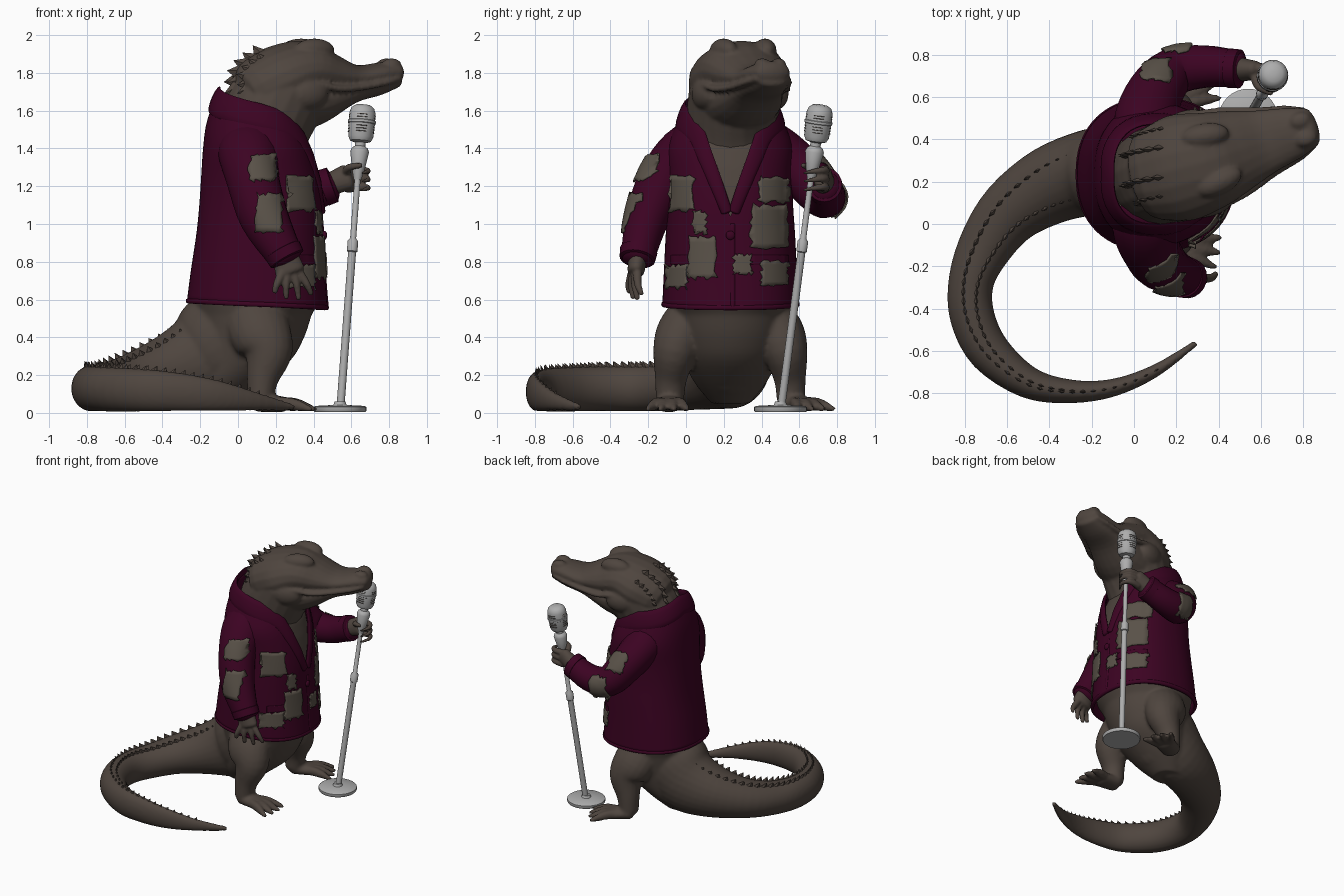
import bpy, bmesh, math, random
from mathutils import Vector, Matrix

random.seed(4)
if "Cube" in bpy.data.objects:
    bpy.data.objects.remove(bpy.data.objects["Cube"])
X, Y, Z = Vector((1, 0, 0)), Vector((0, 1, 0)), Vector((0, 0, 1))
MID = 0.235  # sideways position of the body's symmetry plane


def material(name, red, green, blue):
    mat = bpy.data.materials.new(name)
    mat.use_nodes = True
    mat.diffuse_color = (red, green, blue, 1)
    mat.node_tree.nodes["Principled BSDF"].inputs["Base Color"].default_value = (red, green, blue, 1)
    return mat


skin = material("brown hide", 0.078, 0.06, 0.049)
cloth = material("maroon cloth", 0.045, 0.001, 0.016)
rag = material("faded patch", 0.1, 0.083, 0.065)
metal = material("pale metal", 0.42, 0.42, 0.42)
dark = material("dark slot", 0.06, 0.045, 0.035)


def finish(name, bm, mat):
    bmesh.ops.recalc_face_normals(bm, faces=bm.faces)
    mesh = bpy.data.meshes.new(name)
    bm.to_mesh(mesh)
    bm.free()
    mesh.materials.append(mat)
    obj = bpy.data.objects.new(name, mesh)
    bpy.context.collection.objects.link(obj)
    return obj


def loft(name, rows, mat, closed=True, cap=True):
    bm = bmesh.new()
    grid = [[bm.verts.new(p) for p in row] for row in rows]
    count = len(rows[0])
    for low, high in zip(grid, grid[1:]):
        for i in range(count if closed else count - 1):
            j = (i + 1) % count
            bm.faces.new((low[i], low[j], high[j], high[i]))
    if cap:
        bm.faces.new(grid[0])
        bm.faces.new(grid[-1])
    return finish(name, bm, mat)


def spline(keys, steps=4):
    """Smooth curve through tuples of any length."""
    out = []
    for i in range(len(keys) - 1):
        a, b, c, d = keys[max(i - 1, 0)], keys[i], keys[i + 1], keys[min(i + 2, len(keys) - 1)]
        for k in range(steps):
            t = k / steps
            out.append([0.5 * (2 * q + (r - p) * t + (2 * p - 5 * q + 4 * r - s) * t * t
                               + (3 * q - p - 3 * r + s) * t ** 3) for p, q, r, s in zip(a, b, c, d)])
    return out + [list(keys[-1])]


def tube(name, keys, mat=skin, up=Z, seg=20, steps=4, ends=0.6):
    """Sweep an ellipse along keys of (x, y, z, half width, half height)."""
    pts = spline(keys, steps)
    pos = [Vector(p[:3]) for p in pts]
    rows = []
    last = len(pts) - 1
    for i, p in enumerate(pts):
        tangent = (pos[min(i + 1, last)] - pos[max(i - 1, 0)]).normalized()
        side = tangent.cross(up(pos[i]) if callable(up) else up).normalized()
        rise = side.cross(tangent)
        caps = [(0, 1)]
        bulge = [(math.sin(a) * min(p[3:5]) * ends, math.cos(a)) for a in (1.4, 1.0, 0.5)]
        if i == 0:
            caps = [(-d, s) for d, s in bulge] + caps
        if i == last:
            caps = caps + bulge[::-1]
        for shift, scale in caps:
            rows.append([pos[i] + tangent * shift + (side * p[3] * math.cos(a) + rise * p[4] * math.sin(a)) * scale
                         for a in (math.tau * k / seg for k in range(seg))])
    return loft(name, rows, mat)


def ball(name, centre, size, mat=skin, turn=0):
    bm = bmesh.new()
    matrix = Matrix.Translation(centre) @ Matrix.Rotation(turn, 4, "Z") @ Matrix.Diagonal((*size, 1))
    bmesh.ops.create_uvsphere(bm, u_segments=20, v_segments=12, radius=1, matrix=matrix)
    return finish(name, bm, mat)


def fuse(name, parts, voxel, rounds=4):
    """Merge overlapping pieces into one smooth skin."""
    bm = bmesh.new()
    for part in parts:
        bm.from_mesh(part.data)
        bpy.data.objects.remove(part)
    obj = finish(name, bm, skin)
    mod = obj.modifiers.new("Remesh", "REMESH")
    mod.mode, mod.voxel_size, mod.use_smooth_shade = "VOXEL", voxel, True
    mod = obj.modifiers.new("Smooth", "SMOOTH")
    mod.factor, mod.iterations = 0.5, rounds
    return obj


def scutes(name, spikes):
    """Back-swept blades from (base point, forward, up, size)."""
    bm = bmesh.new()
    for base, forward, up, size in spikes:
        side = forward.cross(up).normalized() * size * 0.35
        ring = [bm.verts.new(base - up * 0.015 + v) for v in (forward * size, side, -forward * size * 0.8, -side)]
        tip = bm.verts.new(base + up * size * 0.75 - forward * size * 0.7)
        for i in range(4):
            bm.faces.new((ring[i], ring[(i + 1) % 4], tip))
    return finish(name, bm, skin)


# Coat outline by height: z, centre x, half depth, half width
outline = spline([(0.54, 0.1, 0.377, 0.362), (0.75, 0.105, 0.355, 0.352), (0.95, 0.115, 0.335, 0.342),
                  (1.1, 0.12, 0.325, 0.332), (1.25, 0.115, 0.31, 0.33), (1.4, 0.1, 0.285, 0.335),
                  (1.52, 0.08, 0.25, 0.29), (1.62, 0.06, 0.2, 0.24), (1.7, 0.05, 0.16, 0.2)], 6)


def lookup(table, value):
    for a, b in zip(table, table[1:]):
        if value <= b[0]:
            t = (value - a[0]) / (b[0] - a[0])
            return [p + (q - p) * t for p, q in zip(a, b)]
    return table[-1]


def squarish(value):
    return math.copysign(abs(value) ** 0.87, value)


def surface(angle, z, scale=1.0):
    _, cx, depth, width = lookup(outline, z)
    return Vector((cx + depth * scale * squarish(math.cos(angle)), MID + width * scale * squarish(math.sin(angle)), z))


# Neckline height by angle from the front
neckline = spline([(0, 1.04), (0.3, 1.33), (0.62, 1.5), (1.6, 1.6), (math.pi, 1.68)], 5)


def edge(angle, drop=0.0):
    return surface(angle, lookup(neckline, abs(angle))[1] - drop)


def hem_height(angle):
    return 0.563 - 0.018 * math.cos(angle)


# Coat, collar with lapels, front seam, button
angles = [math.pi * (k / 36 - 1) for k in range(72)]
levels = [k / 26 for k in range(27)]
coat = loft("coat", [[surface(a, hem_height(a) * (1 - v) + edge(a).z * v) for a in angles] for v in levels], cloth, cap=False)
solid = coat.modifiers.new("Thickness", "SOLIDIFY")
solid.thickness, solid.offset = 0.02, -1
collar_path = [(*edge(0.04 + (math.tau - 0.08) * k / 40 - (math.tau if k > 20 else 0), 0.015),
                0.03 + 0.04 * min(1, k / 6, (40 - k) / 6), 0.016) for k in range(41)]
tube("collar", collar_path, cloth, up=lambda p: Vector((p.x - 0.08, p.y - MID, 0.09)), steps=1, seg=12)
tube("front_seam", [(*surface(0.02, z), 0.012, 0.005) for z in (0.56, 0.7, 0.85, 1.0)], cloth, up=X, seg=8)
ball("button", surface(0, 0.94) + X * 0.008, (0.013, 0.024, 0.024), cloth)
tube("hem", [(*surface(a, hem_height(a) + 0.012), 0.012, 0.006) for a in angles + [math.pi]], cloth,
     up=lambda p: Vector((p.x - 0.1, p.y - MID, 0)), steps=1, seg=8)

# Sleeves and cuffs
right_arm = [(0.05, 0.09, 1.44, 0.13, 0.14), (0.055, -0.01, 1.375, 0.14, 0.16), (0.08, -0.12, 1.23, 0.135, 0.14),
             (0.14, -0.205, 1.03, 0.115, 0.13), (0.25, -0.255, 0.83, 0.09, 0.095)]
left_arm = [(0.05, 0.38, 1.44, 0.13, 0.14), (0.055, 0.48, 1.375, 0.155, 0.14), (0.1, 0.62, 1.265, 0.135, 0.13),
            (0.19, 0.72, 1.15, 0.115, 0.115), (0.34, 0.745, 1.15, 0.1, 0.1), (0.48, 0.735, 1.2, 0.088, 0.092)]
right_sleeve = tube("right_sleeve", right_arm, cloth, up=X)
left_sleeve = tube("left_sleeve", left_arm, cloth, up=Vector((0.5, 0, 1)))
tube("right_cuff", [(0.235, -0.25, 0.86, 0.1, 0.103), (0.26, -0.258, 0.815, 0.095, 0.098)], cloth, up=X, ends=0.1)
tube("left_cuff", [(0.45, 0.737, 1.19, 0.094, 0.098), (0.5, 0.734, 1.208, 0.092, 0.096)], cloth, ends=0.1)


# Ragged patches and pocket flaps laid on the cloth
def patch(name, target, origin, aim, width, height, mat=rag, ragged=0.012, lift=0.01):
    origin, aim = Vector(origin), Vector(aim).normalized()
    side = aim.cross(Z).normalized()
    rise = side.cross(aim)
    depth = (target.ray_cast(origin, aim)[1] - origin).dot(aim)
    rows = []
    for i in range(9):
        row = []
        for j in range(9):
            rim = ragged if i in (0, 8) or j in (0, 8) else 0
            u, v = (j / 8 - 0.5) * width, (i / 8 - 0.5) * height
            start = origin + side * (u + random.uniform(-rim, rim)) + rise * (v + random.uniform(-rim, rim))
            hit, place, _, _ = target.ray_cast(start, aim)
            reach = (place - start).dot(aim) if hit else depth + 0.06
            row.append(start + aim * (min(reach, depth + 0.09) - lift))
        rows.append(row)
    obj = loft(name, rows, mat, closed=False, cap=False)
    thick = obj.modifiers.new("Thickness", "SOLIDIFY")
    thick.thickness, thick.offset = 0.009, 0
    return obj


bpy.context.view_layer.update()
front_patches = [(-0.025, 1.16, 0.13, 0.18), (0.07, 1.01, 0.07, 0.11), (0.085, 0.82, 0.15, 0.22), (-0.05, 0.72, 0.11, 0.12),
                 (0.3, 0.785, 0.1, 0.1), (0.44, 0.985, 0.19, 0.23), (0.465, 1.18, 0.16, 0.13), (0.47, 0.74, 0.14, 0.12)]
for number, (y, z, w, h) in enumerate(front_patches, 1):
    patch(f"front_patch_{number}", coat, (1, y, z), -X, w, h)
for label, y in (("right", 0.02), ("left", 0.44)):
    patch(label + "_pocket_flap", coat, (1, y, 0.81), -X, 0.2, 0.05, cloth, 0, 0.002)
patch("right_upper_arm_patch", right_sleeve, (0.13, -1, 1.3), Y, 0.14, 0.14)
patch("right_elbow_patch", right_sleeve, (0.165, -1, 1.06), Y, 0.14, 0.2)
patch("left_upper_arm_patch", left_sleeve, (0.05, 1.1, 1.7), (0.1, -0.7, -0.7), 0.14, 0.15)
patch("left_elbow_patch", left_sleeve, (0.2, 1.2, 1.13), -Y, 0.13, 0.18)

# Torso, tail, legs and feet fused into one hide
belly = spline([(0.05, -0.12, 0.1), (0.16, -0.05, 0.19), (0.28, 0.03, 0.25), (0.4, 0.065, 0.285), (0.52, 0.08, 0.31)])
torso_rows = [[Vector((cx + r * math.cos(a), MID + r * math.sin(a), z)) for a in angles] for z, cx, r in belly]
torso_rows += [[surface(a, 0.6 + k * 0.1, 0.91) for a in angles] for k in range(10)]
tail_keys = [(-0.02, 0.235, 0.4, 0.25, 0.28), (-0.1, 0.24, 0.34, 0.235, 0.29), (-0.22, 0.24, 0.265, 0.205, 0.25),
             (-0.4, 0.18, 0.205, 0.185, 0.19), (-0.58, 0.06, 0.16, 0.155, 0.145), (-0.7, -0.1, 0.135, 0.13, 0.125),
             (-0.77, -0.27, 0.13, 0.108, 0.122), (-0.765, -0.44, 0.13, 0.106, 0.12), (-0.68, -0.61, 0.125, 0.1, 0.118),
             (-0.5, -0.75, 0.12, 0.076, 0.113), (-0.3, -0.792, 0.11, 0.056, 0.1), (-0.1, -0.775, 0.09, 0.042, 0.08),
             (0.1, -0.695, 0.06, 0.03, 0.048), (0.29, -0.565, 0.03, 0.015, 0.018)]
hide = [loft("torso", torso_rows, skin), tube("tail", tail_keys, seg=28)]
for s, yaw in ((-1, -0.05), (1, 0.5)):
    hide.append(tube("leg", [(0.08, MID + s * 0.18, 0.52, 0.14, 0.16), (0.12, MID + s * 0.255, 0.42, 0.138, 0.165),
                             (0.16, MID + s * 0.293, 0.32, 0.118, 0.13), (0.13, MID + s * 0.315, 0.18, 0.085, 0.085),
                             (0.12, MID + s * 0.32, 0.07, 0.075, 0.07)], up=X))
    heel = Vector((0.11, MID + s * 0.32, 0.045))

    def step(angle, reach, height):
        return heel + Vector((math.cos(angle) * reach, math.sin(angle) * reach, height))
    hide.append(tube("sole", [(*step(yaw, 0, 0.01), 0.07, 0.05), (*step(yaw, 0.13, 0), 0.08, 0.042)]))
    for spread in (-0.36, -0.12, 0.12, 0.36):
        angle = yaw + spread
        hide.append(tube("toe", [(*step(angle, 0.1, 0.008), 0.03, 0.034), (*step(angle, 0.2, 0), 0.029, 0.034),
                                 (*step(angle, 0.3, -0.026), 0.015, 0.015)], seg=10))
fuse("body", hide, 0.013)

# Paired tail scutes that merge into a single crest
tail = spline(tail_keys, 4)
spikes = []
for i in range(7, len(tail) - 4):
    x, y, z, w, h = tail[i]
    ahead = (Vector(tail[i - 1][:3]) - Vector(tail[i + 1][:3])).normalized()
    offset = 0.66 * max(0, 1 - i / 44)
    for s in ((-1, 1) if offset > 0.03 else (0,)):
        out = (ahead.cross(Z) * s * offset * 0.4 + Z).normalized()
        lift = Z * h * math.sqrt(1 - offset ** 2) * 0.97
        spikes.append((Vector((x, y, z)) + lift + ahead.cross(Z) * s * offset * w, ahead, out, 0.062 - i * 0.0008))
scutes("tail_scutes", spikes)

# Head: neck, skull with upper jaw, lower jaw, lips, brows and nostrils
parts = [tube("neck", [(0.1, MID, 1.38, 0.24, 0.23), (0.15, 0.24, 1.55, 0.24, 0.25), (0.23, 0.265, 1.7, 0.25, 0.25)], up=X),
         tube("skull", [(0.1, 0.235, 1.7, 0.225, 0.18), (0.22, 0.265, 1.76, 0.255, 0.188), (0.35, 0.3, 1.81, 0.235, 0.162),
                        (0.48, 0.345, 1.79, 0.2, 0.118), (0.62, 0.39, 1.775, 0.155, 0.068),
                        (0.75, 0.43, 1.795, 0.125, 0.06), (0.835, 0.458, 1.805, 0.096, 0.058)]),
         tube("lower_jaw", [(0.25, 0.27, 1.65, 0.235, 0.19), (0.42, 0.325, 1.66, 0.195, 0.135),
                            (0.6, 0.385, 1.695, 0.135, 0.058), (0.74, 0.43, 1.728, 0.105, 0.048),
                            (0.835, 0.46, 1.762, 0.08, 0.04)])]
for s, label in ((-1, "right"), (1, "left")):
    def cheekside(x, z, width):
        return (x - 0.3 * s * width, 0.19 + x * 0.32 + s * width * 0.95, z)
    lip = [(0.26, 1.69, 0.235), (0.35, 1.735, 0.225), (0.48, 1.715, 0.2), (0.62, 1.725, 0.152), (0.75, 1.75, 0.118),
           (0.83, 1.772, 0.08)]
    parts.append(tube("lip", [(*cheekside(*p), 0.02, 0.018) for p in lip], seg=10))
    parts.append(ball("brow", cheekside(0.37, 1.92, 0.115), (0.115, 0.06, 0.062), turn=0.3 - s * 0.15))
    parts.append(ball("nostril", cheekside(0.8, 1.845, 0.045), (0.052, 0.04, 0.032), turn=0.3))
    parts.append(ball("cheek", cheekside(0.3, 1.69, 0.2), (0.12, 0.06, 0.085), turn=0.3))
    tube(label + "_eyelid", [(*cheekside(x, z, w), 0.01, 0.008)
                             for x, z, w in ((0.31, 1.88, 0.172), (0.37, 1.865, 0.18), (0.44, 1.875, 0.165))], seg=8)
head = fuse("head", parts, 0.011, 2)

# Rows of scutes down the nape, set on the head's surface
bpy.context.view_layer.update()
spikes = []
for row in (-0.16, -0.07, 0.07, 0.16):
    for k in range(6):
        slope = 0.1 + k * 0.25
        aim = Vector((math.cos(slope), 0, -math.sin(slope)))
        hit, place, _, _ = head.ray_cast(Vector((0.17, 0.25 + row + k * 0.008, 1.7)) - aim, aim)
        if hit:
            spikes.append((place, Y.cross(-aim), -aim, 0.052 if abs(row) < 0.1 else 0.036))
scutes("neck_scutes", spikes)


# Hands
def hand(name, palm, fingers, up):
    pieces = [tube("palm", palm, up=up)]
    for points in fingers:
        pieces.append(tube("finger", [(*p, 0.026 - 0.006 * i, 0.026 - 0.006 * i) for i, p in enumerate(points)], up=up, seg=10))
    return fuse(name, pieces, 0.008, 2)


hand("right_hand", [(0.24, -0.25, 0.86, 0.055, 0.065), (0.275, -0.265, 0.75, 0.045, 0.08)],
     [[(0.275 + f * 0.5, -0.27 + f * 0.15, 0.75), (0.28 + f, -0.28 + f * 0.3, 0.68), (0.285 + f * 1.2, -0.27 + f * 0.4, low)]
      for f, low in ((-0.075, 0.64), (-0.025, 0.61), (0.03, 0.605), (0.085, 0.63))], X)
hand("left_hand", [(0.47, 0.735, 1.2, 0.06, 0.06), (0.58, 0.725, 1.25, 0.045, 0.07)],
     [[(0.58, 0.735, z), (0.66, 0.735, z + 0.005), (0.69, 0.68, z), (0.66, 0.625, z - 0.01)] for z in (1.19, 1.235, 1.28)]
     + [[(0.57, 0.71, 1.27), (0.59, 0.65, 1.3), (0.65, 0.62, 1.31)]], Vector((0, 0.2, 1)))


# Microphone stand: lathed pieces placed along the leaning pole
foot, top = Vector((0.54, 0.5, 0)), Vector((0.655, 0.7, 1.53))
lean = Z.rotation_difference(top - foot).to_matrix()


def lathe(name, origin, profile, turn):
    return loft(name, [[origin + turn @ Vector((r * math.cos(a), r * math.sin(a), z))
                        for a in (math.tau * k / 32 for k in range(32))] for r, z in profile], metal)


lathe("stand_base", foot, [(0.135, 0.005), (0.14, 0.012), (0.14, 0.03), (0.13, 0.037), (0.035, 0.042), (0.028, 0.06)],
      Matrix.Identity(3))
lathe("stand_pole", foot, [(0.021, 0.03), (0.021, 0.86), (0.028, 0.865), (0.028, 0.92), (0.016, 0.935), (0.016, 1.32)], lean)
lathe("microphone_neck", top, [(0.02, -0.3), (0.034, -0.24), (0.05, -0.15), (0.042, -0.13), (0.028, -0.12), (0.028, -0.09)], lean)
lathe("microphone_head", top, [(0.03, -0.1), (0.055, -0.092), (0.066, -0.07), (0.07, 0.0), (0.074, 0.003), (0.074, 0.016),
                               (0.07, 0.019), (0.069, 0.06), (0.06, 0.085), (0.04, 0.1), (0.01, 0.104)], lean)
for level in (-0.045, -0.03, -0.015, 0.032, 0.046):
    for quarter in range(4):
        arc = [math.pi / 2 * quarter + f for f in (-0.4, -0.2, 0, 0.2, 0.4)]
        tube("microphone_slot", [(*(top + lean @ Vector((math.cos(a) * 0.069, math.sin(a) * 0.069, level))), 0.0025, 0.0018)
                                 for a in arc], dark, seg=6, steps=1)

# Smooth shading with crisp edges
for obj in bpy.context.collection.objects:
    obj.select_set(obj.type == "MESH" and "scutes" not in obj.name)
    if obj.select_get():
        bpy.context.view_layer.objects.active = obj
bpy.ops.object.shade_smooth_by_angle(angle=math.radians(45))
